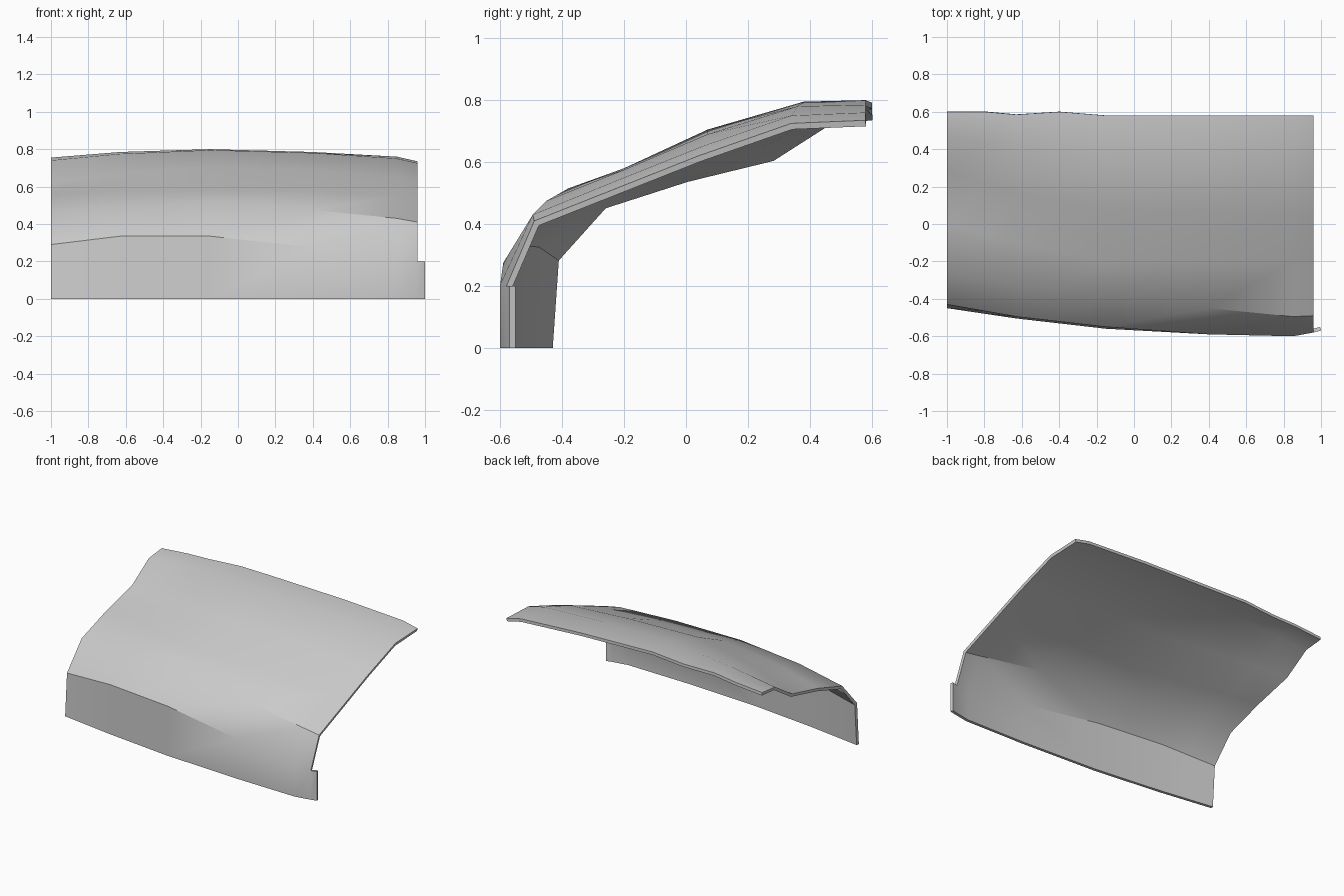
import bpy
import bmesh
from mathutils import Vector

default_cube = bpy.data.objects.get("Cube")
if default_cube:
    bpy.data.objects.remove(default_cube, do_unlink=True)


def flat_material(name, colour):
    material = bpy.data.materials.new(name)
    material.use_nodes = True
    material.diffuse_color = colour
    shader = material.node_tree.nodes["Principled BSDF"]
    shader.inputs["Base Color"].default_value = colour
    return material


# Outer cross-sections (y, z) from the skirt foot to the rear lip, keyed by x
SECTIONS = {
    -1.0: [(-.45, 0), (-.43, .29), (-.27, .468), (0, .555), (.275, .622), (.46, .74), (.6, .755)],
    -.63: [(-.505, 0), (-.495, .335), (-.33, .5), (-.1, .58), (.17, .675), (.43, .775), (.585, .785)],
    -.15: [(-.56, 0), (-.55, .335), (-.38, .515), (-.2, .58), (.07, .705), (.38, .795), (.58, .8)],
    .4: [(-.59, 0), (-.59, .275), (-.45, .475), (-.2, .575), (.07, .69), (.36, .78), (.58, .785)],
    .85: [(-.6, 0), (-.6, .205), (-.495, .43), (-.2, .55), (.05, .65), (.34, .75), (.58, .76)],
    .96: [(-.58, 0), (-.58, .2), (-.49, .41), (-.2, .525), (.04, .62), (.34, .725), (.58, .735)],
}
THICKNESS = .02


def section_points(x):
    return [Vector((x, y, z)) for y, z in SECTIONS[x]]


def between(left, right, x, rear_y):
    """Blend two sections and pull the rear lip to its own depth."""
    t = (x - left) / (right - left)
    points = [a.lerp(b, t) for a, b in zip(section_points(left), section_points(right))]
    points[-1].y = rear_y
    return points


# Stations along the panel, with the slight waves of the rear lip
rows = [section_points(x) for x in SECTIONS]
rows.append(between(-1.0, -.63, -.8, .6))
rows.append(between(-.63, -.15, -.4, .6))
rows.sort(key=lambda points: points[0].x)

# Curved panel with its folded front skirt
bm = bmesh.new()
grid = [[bm.verts.new(point) for point in points] for points in rows]
for near, far in zip(grid, grid[1:]):
    for i in range(len(near) - 1):
        bm.faces.new((near[i], far[i], far[i + 1], near[i + 1]))

# Short tab that carries the skirt past the panel end
foot, fold = grid[-1][:2]
tab = [bm.verts.new((1, -.57, vert.co.z)) for vert in (foot, fold)]
bm.faces.new((foot, tab[0], tab[1], fold))

mesh = bpy.data.meshes.new("curved_panel")
bm.to_mesh(mesh)
bm.free()
panel = bpy.data.objects.new("curved_panel", mesh)
bpy.context.collection.objects.link(panel)
mesh.materials.append(flat_material("plain grey", (.6, .6, .6, 1)))

# Sheet thickness grows inward from the outer skin
bpy.context.view_layer.objects.active = panel
panel.select_set(True)
sheet = panel.modifiers.new("sheet thickness", "SOLIDIFY")
sheet.thickness = THICKNESS
sheet.offset = -1
sheet.use_even_offset = True
bpy.ops.object.modifier_apply(modifier=sheet.name)

# Keep the cut ends square and the foot level
for vert in mesh.vertices:
    vert.co.x = min(1, max(-1, vert.co.x))
    if vert.co.z < THICKNESS:
        vert.co.z = 0

bpy.ops.object.shade_smooth_by_angle(angle=.54)
